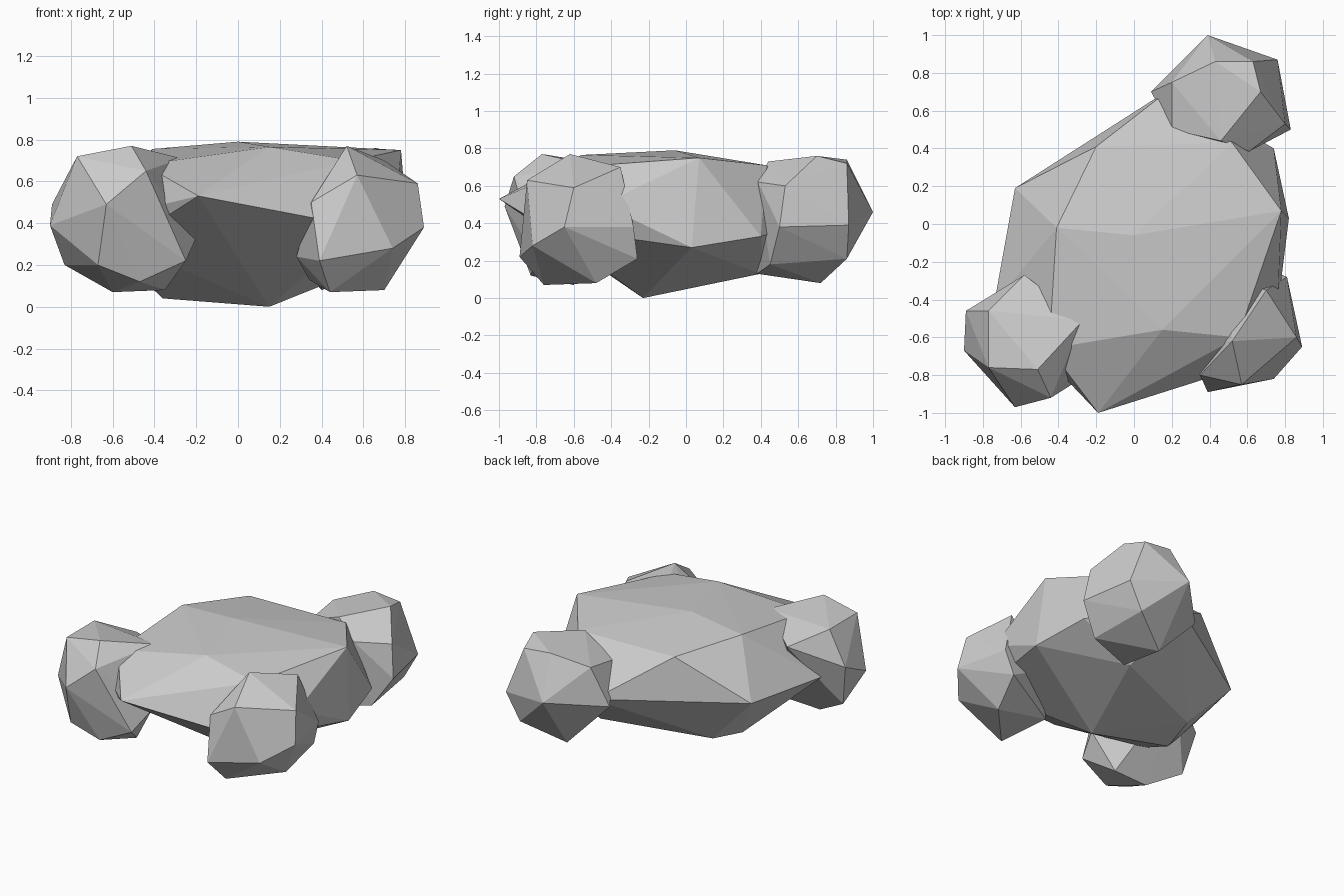
import bpy, bmesh
from mathutils import Vector


def faceted_rock(name, points):
    """Wrap a handful of corner points in a flat-faced convex rock."""
    bm = bmesh.new()
    for p in points:
        bm.verts.new(Vector(p))
    bmesh.ops.convex_hull(bm, input=bm.verts[:])
    # drop corners that fell inside the hull
    loose = [v for v in bm.verts if not v.link_faces]
    bmesh.ops.delete(bm, geom=loose, context='VERTS')
    bmesh.ops.recalc_face_normals(bm, faces=bm.faces[:])
    mesh = bpy.data.meshes.new(name)
    bm.to_mesh(mesh)
    bm.free()
    obj = bpy.data.objects.new(name, mesh)
    bpy.context.collection.objects.link(obj)
    return obj


# Large central boulder: top plateau, waist, underside
faceted_rock("main_boulder", [
    (0, -.06, .79), (-.41, -.02, .755), (-.45, -.66, .68), (.15, -.56, .765),
    (.55, -.6, .7), (.78, .07, .75), (.52, .43, .71), (-.2, .41, .71),
    (-.19, -1, .53), (.6, -.75, .38), (.82, .03, .27), (.74, .4, .33),
    (.2, .72, .43), (-.63, .19, .42), (-.74, -.42, .4), (-.55, -.55, .3),
    (.15, -.23, 0), (-.36, -.1, .04), (-.31, .15, .08), (.37, .4, .13),
    (.76, -.45, .5),
])

# Small rock, front left
faceted_rock("left_rock", [
    (-.51, -.77, .77), (-.77, -.76, .72), (-.77, -.46, .72), (-.27, -.51, .71),
    (-.58, -.27, .62), (-.63, -.97, .49), (-.44, -.92, .65), (-.9, -.67, .39),
    (-.89, -.46, .49), (-.2, -.65, .33), (-.83, -.52, .2), (-.67, -.86, .2),
    (-.35, -.6, .08), (-.6, -.6, .07), (-.47, -.83, .12), (-.25, -.8, .22),
])

# Small rock, front right
faceted_rock("right_rock", [
    (.52, -.62, .77), (.57, -.85, .63), (.7, -.35, .7), (.86, -.6, .59),
    (.35, -.8, .5), (.39, -.89, .22), (.74, -.82, .28), (.89, -.65, .38),
    (.81, -.28, .38), (.7, -.48, .08), (.44, -.76, .07), (.28, -.6, .24),
    (.5, -.3, .35), (.76, -.26, .21), (.34, -.45, .13),
])

# Small rock, back right
faceted_rock("back_rock", [
    (.67, .7, .76), (.43, .86, .74), (.46, .44, .73), (.2, .5, .62),
    (.2, .75, .66), (.39, 1, .46), (.76, .87, .39), (.83, .5, .38),
    (.61, .385, .62), (.09, .7, .4), (.63, .86, .72), (.8, .53, .6),
    (.66, .86, .21), (.4, .72, .08), (.7, .45, .18), (.4, .38, .13),
])
